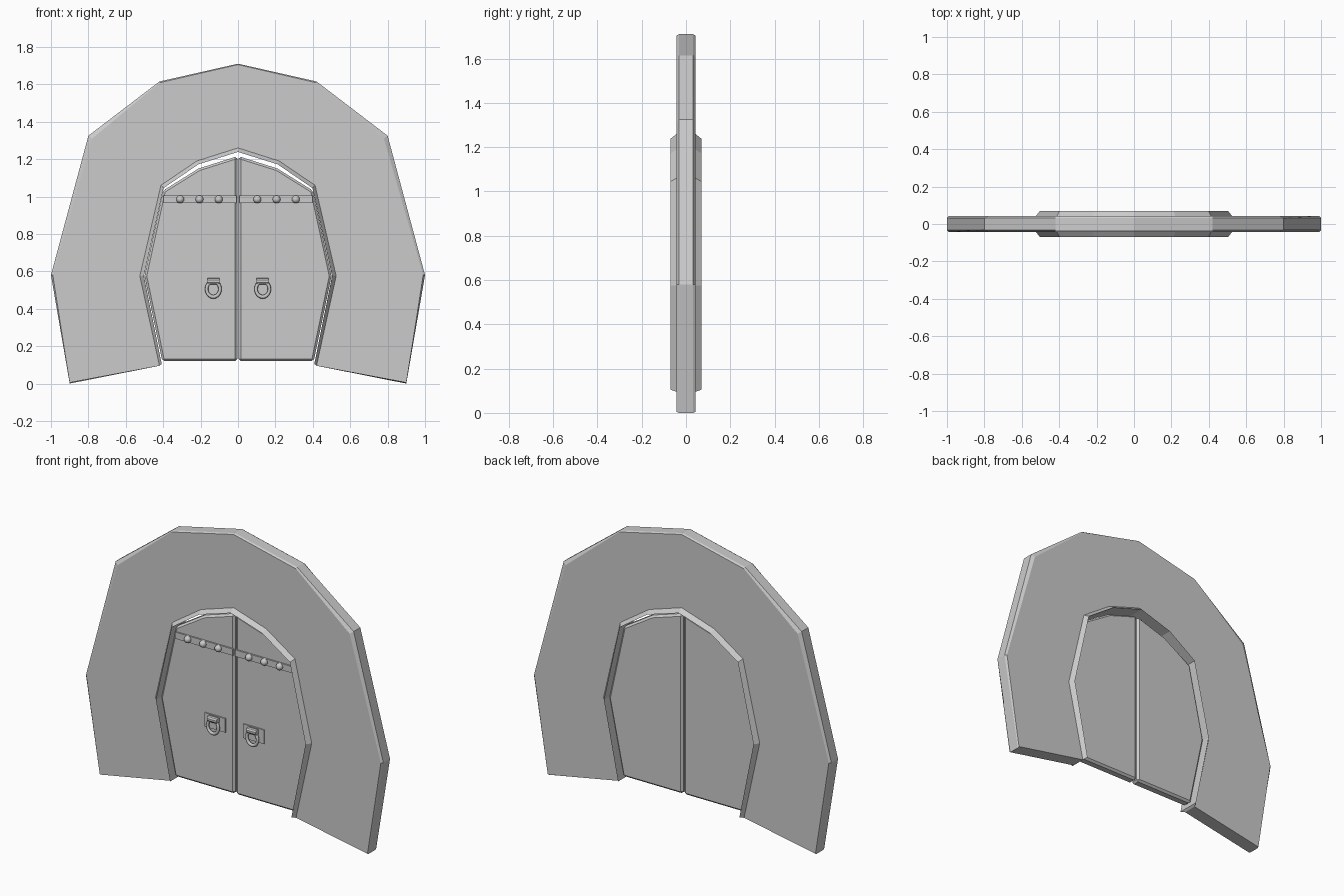
import bpy, bmesh, math

if "Cube" in bpy.data.objects:
    bpy.data.objects.remove(bpy.data.objects["Cube"])


def finish(bm, name):
    bmesh.ops.recalc_face_normals(bm, faces=bm.faces[:])
    me = bpy.data.meshes.new(name)
    bm.to_mesh(me)
    bm.free()
    ob = bpy.data.objects.new(name, me)
    bpy.context.collection.objects.link(ob)
    return ob


def both_sides(half):
    """Mirror a half path (left foot to apex) into a full arch path."""
    return half + [(-x, z) for x, z in reversed(half[:-1])]


def loft(name, profile, closed):
    """Sweep an arch: profile is a list of (path, y), one ring of points per station."""
    bm = bmesh.new()
    rings = [[bm.verts.new((path[i][0], y, path[i][1])) for path, y in profile]
             for i in range(len(profile[0][0]))]
    n = len(profile)
    for a, b in zip(rings, rings[1:]):
        for j in range(n if closed else n - 1):
            k = (j + 1) % n
            bm.faces.new((a[j], a[k], b[k], b[j]))
    bm.faces.new(rings[0])
    bm.faces.new(rings[-1])
    return finish(bm, name)


def box(name, size, loc):
    bm = bmesh.new()
    bmesh.ops.create_cube(bm, size=1)
    bmesh.ops.scale(bm, vec=size, verts=bm.verts)
    bmesh.ops.translate(bm, vec=loc, verts=bm.verts)
    return finish(bm, name)


def smooth(ob):
    for p in ob.data.polygons:
        p.use_smooth = True


# Arch paths, left foot to apex
outer = both_sides([(-.9, 0), (-1, .58), (-.8, 1.325), (-.42, 1.615), (0, 1.71)])
outer_face = both_sides([(-.9, .005), (-.99, .58), (-.78, 1.31), (-.42, 1.608), (0, 1.705)])
frame_out = both_sides([(-.42, .095), (-.525, .575), (-.412, 1.06), (-.22, 1.19), (0, 1.26)])
frame_in = both_sides([(-.408, .105), (-.503, .575), (-.398, 1.045), (-.212, 1.172), (0, 1.238)])

# Stone wall and the sharp-edged frame that joins it
loft("wall", [(frame_out, -.042), (outer_face, -.042), (outer, -.032),
              (outer, .032), (outer_face, .042), (frame_out, .042)], False)
loft("door_frame", [(frame_out, -.042), (frame_in, -.07),
                    (frame_in, .07), (frame_out, .042)], False)

leaf = [(.004, .12), (.405, .12), (.5, .575), (.4, 1.032), (.21, 1.15), (.004, 1.215)]
for s, side in ((-1, "left"), (1, "right")):
    # Door leaf with chamfered edges
    bm = bmesh.new()
    front = bm.faces.new([bm.verts.new((s * x, -.03, z)) for x, z in leaf])
    ext = bmesh.ops.extrude_face_region(bm, geom=[front], use_keep_orig=True)
    moved = [g for g in ext["geom"] if isinstance(g, bmesh.types.BMVert)]
    bmesh.ops.translate(bm, vec=(0, .06, 0), verts=moved)
    door = finish(bm, "door_" + side)
    bev = door.modifiers.new("chamfer", 'BEVEL')
    bev.width = .012
    bev.segments = 1
    bev.limit_method = 'ANGLE'

    # Iron strap with domed rivets
    box("strap_" + side, (.39, .012, .04), (s * .203, -.033, .985))
    for i in range(3):
        bm = bmesh.new()
        bmesh.ops.create_uvsphere(bm, u_segments=12, v_segments=8, radius=.021)
        bmesh.ops.translate(bm, vec=(s * (.103 + .103 * i), -.042, .985), verts=bm.verts)
        smooth(finish(bm, f"rivet_{side}_{i + 1}"))

    # Handle: plate, hinge barrel and pull ring
    box("handle_plate_" + side, (.14, .01, .085), (s * .13, -.032, .525))
    bm = bmesh.new()
    bmesh.ops.create_cone(bm, cap_ends=True, segments=10, radius1=.018, radius2=.018, depth=.064)
    for v in bm.verts:
        v.co = (s * .132 + v.co.z, -.048 + v.co.x, .547 + v.co.y)
    finish(bm, "handle_hinge_" + side)
    bpy.ops.mesh.primitive_torus_add(major_segments=20, minor_segments=8,
                                     major_radius=.036, minor_radius=.009,
                                     location=(s * .132, -.052, .505),
                                     rotation=(math.pi / 2, 0, 0))
    ring = bpy.context.object
    ring.name = "handle_ring_" + side
    ring.scale = (1, 1.15, 1)
    smooth(ring)
